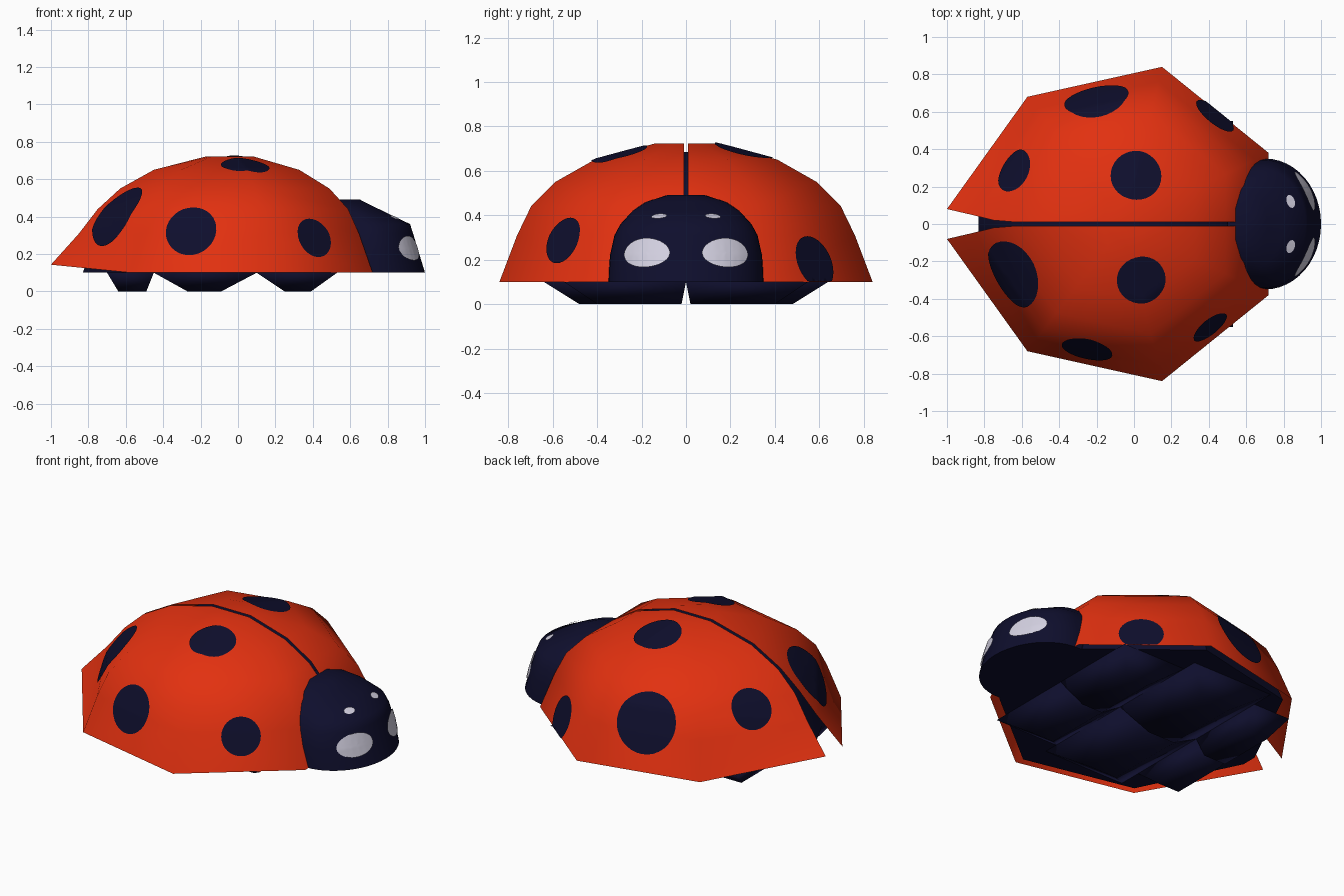
import bpy, bmesh, math
from mathutils import Vector
from mathutils.bvhtree import BVHTree

if "Cube" in bpy.data.objects:
    bpy.data.objects.remove(bpy.data.objects["Cube"])


def material(name, rgb):
    m = bpy.data.materials.new(name)
    m.diffuse_color = (*rgb, 1)
    m.use_nodes = True
    m.node_tree.nodes["Principled BSDF"].inputs["Base Color"].default_value = m.diffuse_color
    return m


RED = material("shell red", (0.76, 0.03, 0.005))
NAVY = material("dark navy", (0.0045, 0.0045, 0.026))
WHITE = material("pale white", (0.66, 0.64, 0.76))


def build(name, verts, faces, mat, angle=180, fix=True):
    """Make a smooth object and return a surface tree for projecting plates."""
    bm = bmesh.new()
    vs = [bm.verts.new(v) for v in verts]
    for f in faces:
        bm.faces.new([vs[i] for i in f])
    if fix:
        bmesh.ops.recalc_face_normals(bm, faces=bm.faces)
    bmesh.ops.triangulate(bm, faces=bm.faces[:])
    me = bpy.data.meshes.new(name)
    bm.to_mesh(me)
    tree = BVHTree.FromBMesh(bm)
    bm.free()
    me.materials.append(mat)
    ob = bpy.data.objects.new(name, me)
    bpy.context.collection.objects.link(ob)
    bpy.ops.object.select_all(action='DESELECT')
    ob.select_set(True)
    bpy.context.view_layer.objects.active = ob
    bpy.ops.object.shade_smooth_by_angle(angle=math.radians(angle))
    return tree


def grid(rows, cols, wrap=False):
    n = cols if wrap else cols - 1
    return [(r * cols + c, r * cols + (c + 1) % cols,
             (r + 1) * cols + (c + 1) % cols, (r + 1) * cols + c)
            for r in range(rows - 1) for c in range(n)]


# Dome rings: scale of the rim outline, height, tail x, tail y
RINGS = [(1, .10, -1, .08), (.905, .31, -.85, .045), (.83, .44, -.75, .02),
         (.70, .55, -.63, .01), (.49, .65, -.45, .01), (.17, .722, -.17, .01)]
RIM = [(.72, .38), (.15, .84), (-.57, .68)]
CX = -.05


def half_ring(s, z, tx, ty, side):
    pts = [(CX + (.72 - CX) * s, .01 * side, z)]
    pts += [(CX + (x - CX) * s, y * s * side, z) for x, y in RIM]
    return pts + [(tx, ty * side, .143 if s == 1 else z)]


# Two wing cases
wings = {}
for side, name in ((1, "left_wing_case"), (-1, "right_wing_case")):
    v = [p for r in RINGS for p in half_ring(*r, side)]
    f = grid(6, 5) + [tuple(range(25, 30))]
    if side < 0:
        f = [q[::-1] for q in f]
    wings[side] = build(name, v, f, RED, fix=False)

# Body dome inside the wing cases
K = .94
v = []
for s, z, tx, ty in RINGS:
    tail = max(tx, CX - .83 * s)
    left = half_ring(s, z, tail, .05 * s, 1)
    loop = left + [(x, -y, h) for x, y, h in left[::-1]]
    v += [(CX + (x - CX) * K, y * K, .1 + (z - .1) * K) for x, y, h in loop]
build("body", v, grid(6, 10, True) + [tuple(range(10)), tuple(range(50, 60))], NAVY, 40)

# Six tapered feet: top x range, foot x range, outer y at the top and at the foot
FEET = [("front", .10, .53, .25, .39, .55, .40),
        ("middle", -.45, .10, -.27, -.09, .64, .48),
        ("back", -.70, -.45, -.64, -.49, .50, .38)]
for name, a, b, c, d, yo, yi in FEET:
    for side, tag in ((1, "left"), (-1, "right")):
        v = [(a, 0, .1), (b, 0, .1), (b, yo * side, .1), (a, yo * side, .1),
             (c, .02 * side, 0), (d, .02 * side, 0), (d, yi * side, 0), (c, yi * side, 0)]
        build(f"{tag}_{name}_foot", v, grid(2, 4, True) + [(0, 1, 2, 3), (4, 5, 6, 7)], NAVY)

# Head: stacked rounded outlines (height, front x, half width, centre x)
HEAD = [(.10, 1.0, .35, .70), (.22, .963, .342, .70), (.31, .936, .322, .69),
        (.36, .92, .295, .68), (.42, .795, .24, .63), (.46, .713, .18, .59),
        (.492, .65, .08, .56)]
N = 24
v = []
for z, fx, w, xc in HEAD:
    v.append((.5, -w, z))
    for i in range(N + 1):
        t = math.pi * (i / N - .5)
        v.append((xc + (fx - xc) * math.cos(t), w * math.sin(t), z))
    v.append((.5, w, z))
C = N + 3
top = (len(HEAD) - 1) * C
head = build("head", v, grid(len(HEAD), C, True) +
             [tuple(range(C)), tuple(range(top, top + C))], NAVY, 50)


def plate(name, tree, origin, direction, ru, rv, mat, lift):
    """Thin elliptical plate laid onto a surface where the given ray meets it."""
    p, n, _, _ = tree.ray_cast(Vector(origin), Vector(direction))
    if n.dot(Vector(direction)) > 0:
        n = -n
    u = Vector((0, 0, 1)).cross(n).normalized()
    w = n.cross(u)
    rings, seg = 6, 32
    verts = []
    for k in range(rings + 1):
        r = max(k / rings, .001)
        for i in range(seg):
            t = 2 * math.pi * i / seg
            q = p + u * ru * r * math.cos(t) + w * rv * r * math.sin(t)
            hit = tree.ray_cast(q + n * .2, -n)[0]
            if hit is None:
                hit = tree.find_nearest(q)[0]
            verts.append(hit + n * lift)
    build(name, verts, grid(rings + 1, seg, True) + [tuple(range(seg))[::-1]], mat, fix=False)


# Spots: x, y, radius
SPOTS = [(-.65, -.27, .19), (.04, -.30, .13), (-.25, -.67, .138), (.405, -.55, .11),
         (.01, .26, .135), (-.20, .665, .175), (.43, .575, .125), (-.64, .285, .12)]
for i, (x, y, r) in enumerate(SPOTS):
    plate(f"spot_{i + 1}", wings[1 if y > 0 else -1], (x, y, 2), (0, 0, -1), r, r, NAVY, .005)

# Eyes and small brow marks
for side, tag in ((1, "left"), (-1, "right")):
    plate(f"{tag}_eye", head, (2, .18 * side, .23), (-1, 0, 0), .115, .068, WHITE, .008)
    plate(f"{tag}_brow_mark", head, (.835, .12 * side, 2), (0, 0, -1), .036, .024, WHITE, .007)
